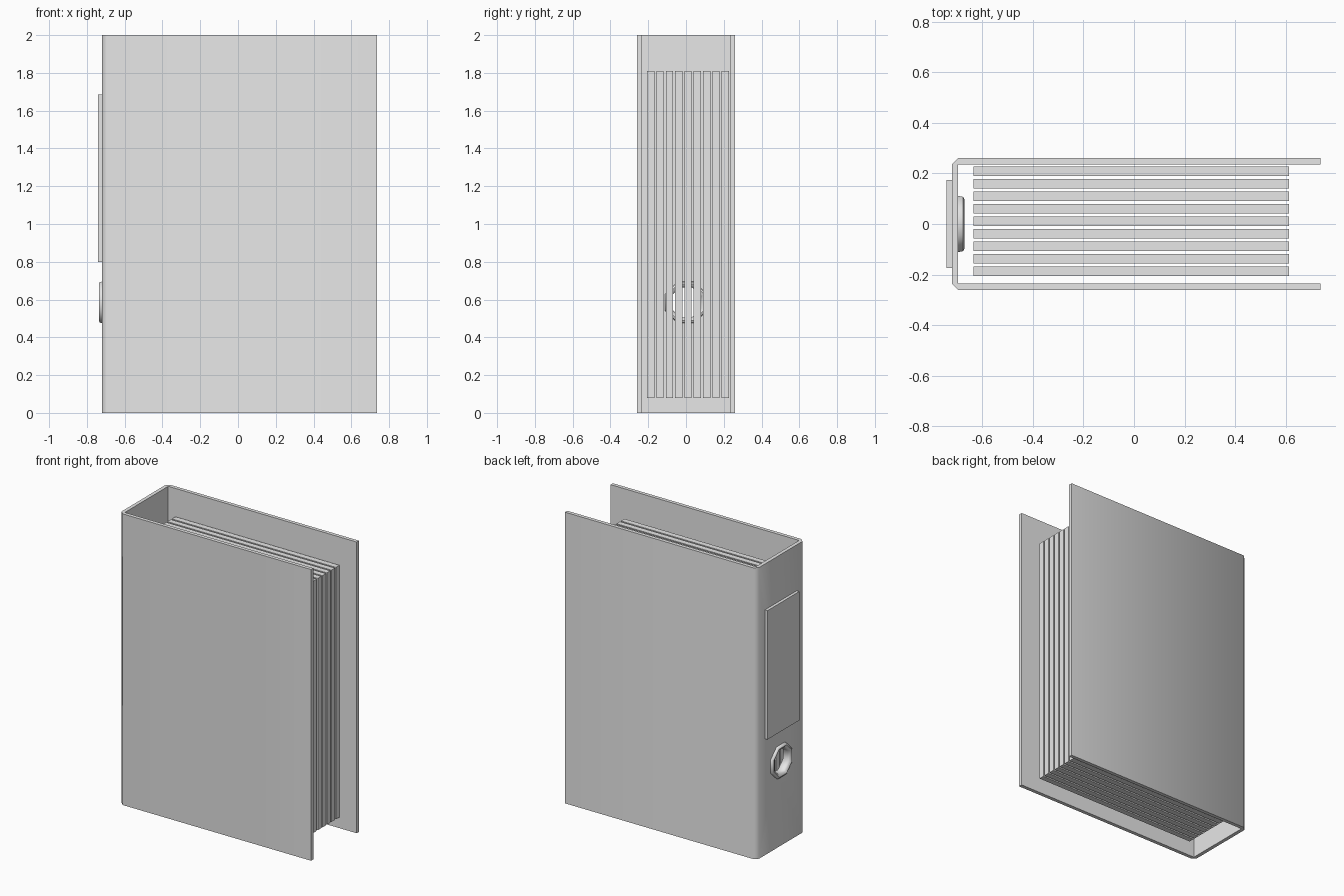
import bpy
import bmesh
from math import radians, pi, sin, cos

cube = bpy.data.objects.get("Cube")
if cube:
    bpy.data.objects.remove(cube, do_unlink=True)

grey = bpy.data.materials.new("light_grey")
grey.use_nodes = True
colour = (0.8, 0.8, 0.8, 1)
grey.diffuse_color = colour
grey.node_tree.nodes["Principled BSDF"].inputs["Base Color"].default_value = colour


def finish(name, bm, smooth_angle=None):
    bmesh.ops.recalc_face_normals(bm, faces=bm.faces)
    mesh = bpy.data.meshes.new(name)
    bm.to_mesh(mesh)
    bm.free()
    mesh.materials.append(grey)
    obj = bpy.data.objects.new(name, mesh)
    bpy.context.collection.objects.link(obj)
    if smooth_angle:
        smooth(obj, smooth_angle)
    return obj


def activate(obj):
    bpy.ops.object.select_all(action='DESELECT')
    obj.select_set(True)
    bpy.context.view_layer.objects.active = obj


def smooth(obj, angle):
    activate(obj)
    bpy.ops.object.shade_smooth_by_angle(angle=radians(angle))


def box(name, low, high):
    bm = bmesh.new()
    bmesh.ops.create_cube(bm, size=1)
    for v in bm.verts:
        v.co = [(a + b) / 2 + c * (b - a) for a, b, c in zip(low, high, v.co)]
    return finish(name, bm)


def ring_loops(bm, profile, sides, centre_z):
    """Octagonal loops around the x axis; radius is measured to the flats."""
    loops = []
    for x, r in profile:
        rim = r / cos(pi / sides)
        angles = [2 * pi * (i + 0.5) / sides for i in range(sides)]
        loops.append([bm.verts.new((x, rim * cos(a), centre_z + rim * sin(a)))
                      for a in angles])
    return loops


def bridge(bm, first, second):
    n = len(first)
    for i in range(n):
        j = (i + 1) % n
        bm.faces.new((first[i], first[j], second[j], second[i]))


HOLE_Z = 0.585
SIDES = 8

# Folded cover: U-shaped section with chamfered spine corners
half = [(-0.72, 0.235), (-0.695, 0.26), (0.737, 0.26),
        (0.737, 0.235), (-0.695, 0.235)]
outline = half + [(x, -y) for x, y in reversed(half)]
bm = bmesh.new()
base = bm.faces.new([bm.verts.new((x, y, 0)) for x, y in outline])
top = bmesh.ops.extrude_face_region(bm, geom=[base])["geom"]
bmesh.ops.translate(bm, vec=(0, 0, 2),
                    verts=[g for g in top if isinstance(g, bmesh.types.BMVert)])
cover = finish("cover", bm)

# Finger hole cut through the spine
bm = bmesh.new()
ends = ring_loops(bm, [(-0.8, 0.09), (-0.66, 0.09)], SIDES, HOLE_Z)
bridge(bm, *ends)
for loop in ends:
    bm.faces.new(loop)
cutter = finish("hole_cutter", bm)
cutter.hide_render = True
cut = cover.modifiers.new("finger_hole", 'BOOLEAN')
cut.operation = 'DIFFERENCE'
cut.solver = 'EXACT'
cut.object = cutter
activate(cover)
bpy.ops.object.modifier_apply(modifier=cut.name)
bpy.data.objects.remove(cutter, do_unlink=True)
smooth(cover, 50)

# Rounded eyelet lining the finger hole
section = [(-0.72, 0.11), (-0.732, 0.107), (-0.737, 0.097), (-0.732, 0.086),
           (-0.72, 0.079), (-0.69, 0.079), (-0.675, 0.086), (-0.67, 0.097),
           (-0.675, 0.107), (-0.69, 0.11)]
bm = bmesh.new()
loops = ring_loops(bm, section, SIDES, HOLE_Z)
for i, loop in enumerate(loops):
    bridge(bm, loops[i - 1], loop)
finish("eyelet", bm, 50)

# Label holder on the spine
box("spine_label", (-0.74, -0.173, 0.8), (-0.719, 0.173, 1.685))

# Stack of page blocks
for i in range(9):
    y = -0.187 + i * 0.0494
    box(f"pages_{i + 1}", (-0.635, y - 0.019, 0.08), (0.612, y + 0.019, 1.81))
